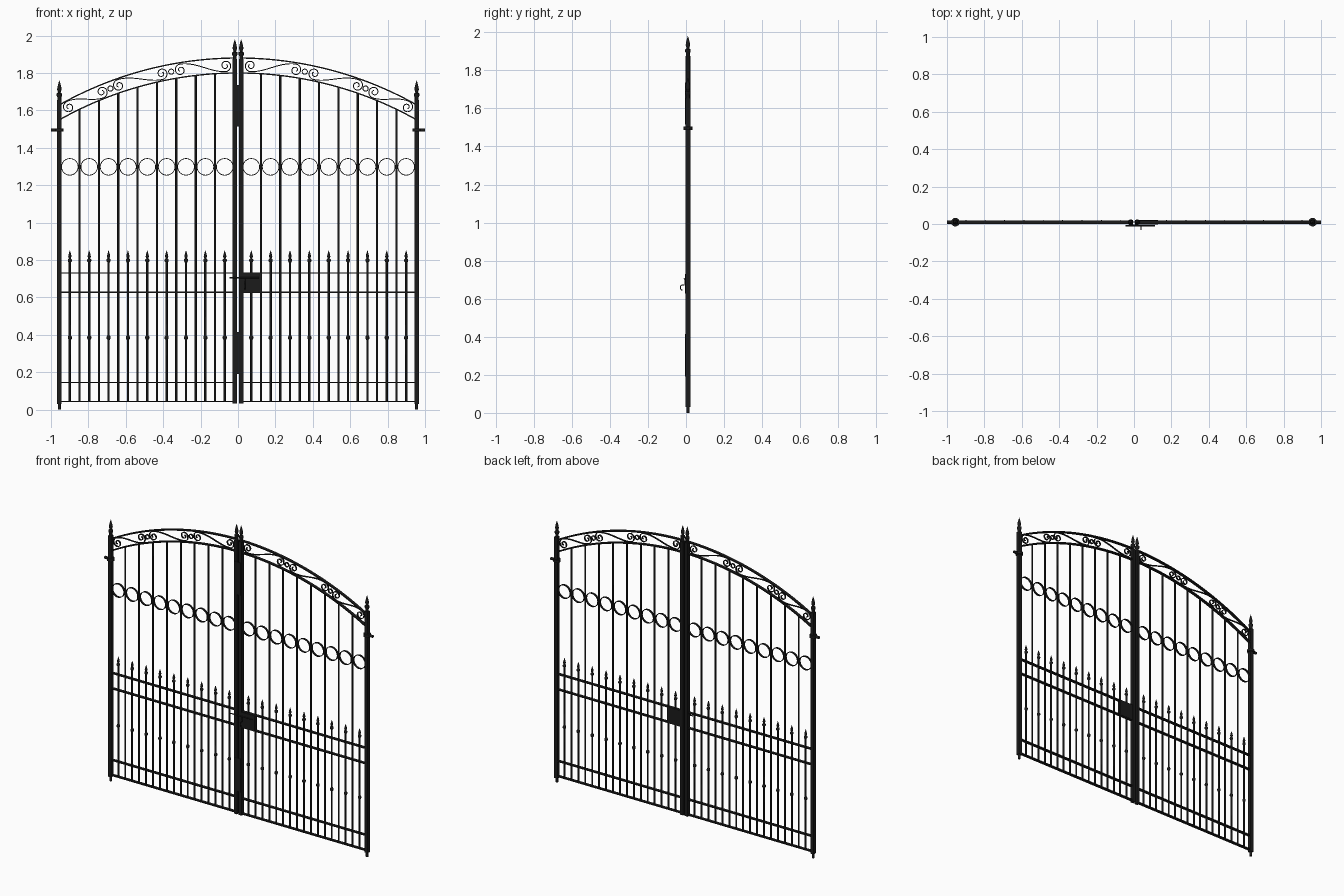
import bpy, bmesh, math
from mathutils import Matrix, Vector

if "Cube" in bpy.data.objects:
    bpy.data.objects.remove(bpy.data.objects["Cube"])

YC = 0.01              # depth of the gate's centre plane
R = 1.945              # radius of both arches
POST, STILE = 0.955, 0.017
black = bpy.data.materials.new("black_iron")
black.diffuse_color = (0.011, 0.011, 0.011, 1)
black.use_nodes = True
black.node_tree.nodes["Principled BSDF"].inputs["Base Color"].default_value = black.diffuse_color


def finish(name, bm, mirror=False):
    """Turn a bmesh into an object, optionally mirrored over x = 0."""
    if mirror:
        copy = bmesh.ops.duplicate(bm, geom=bm.verts[:] + bm.edges[:] + bm.faces[:])["geom"]
        for v in copy:
            if isinstance(v, bmesh.types.BMVert):
                v.co.x = -v.co.x
        bmesh.ops.reverse_faces(bm, faces=[f for f in copy if isinstance(f, bmesh.types.BMFace)])
    bmesh.ops.recalc_face_normals(bm, faces=bm.faces[:])
    me = bpy.data.meshes.new(name)
    bm.to_mesh(me)
    bm.free()
    me.materials.append(black)
    ob = bpy.data.objects.new(name, me)
    bpy.context.collection.objects.link(ob)
    return ob


def box(bm, x0, x1, y0, y1, z0, z1):
    m = Matrix.Translation(((x0 + x1) / 2, (y0 + y1) / 2, (z0 + z1) / 2))
    bmesh.ops.create_cube(bm, size=1, matrix=m @ Matrix.Diagonal((x1 - x0, y1 - y0, z1 - z0, 1)))


def lathe(bm, x, profile, n=10):
    """Revolve (radius, z) points about a vertical axis at x."""
    rings = [[bm.verts.new((x + r * math.cos(2 * math.pi * i / n),
                            YC + r * math.sin(2 * math.pi * i / n), z))
              for i in range(n)] for r, z in profile]
    for a, b in zip(rings, rings[1:]):
        for i in range(n):
            bm.faces.new((a[i], a[(i + 1) % n], b[(i + 1) % n], b[i]))
    bm.faces.new(rings[0])
    bm.faces.new(rings[-1])


def ribbon(bm, pts, thick, depth, closed=False):
    """Flat iron strip bent along (x, z) points."""
    n, secs = len(pts), []
    for i, (x, z) in enumerate(pts):
        p = pts[(i - 1) % n] if closed or i else pts[0]
        q = pts[(i + 1) % n] if closed or i < n - 1 else pts[-1]
        d = Vector((q[0] - p[0], q[1] - p[1])).normalized() * thick / 2
        secs.append([bm.verts.new((x - s * d.y, YC + t * depth / 2, z + s * d.x))
                     for s, t in ((1, 1), (1, -1), (-1, -1), (-1, 1))])
    for i in range(n if closed else n - 1):
        a, b = secs[i], secs[(i + 1) % n]
        for k in range(4):
            bm.faces.new((a[k], a[(k + 1) % 4], b[(k + 1) % 4], b[k]))
    if not closed:
        bm.faces.new(secs[0])
        bm.faces.new(secs[-1])


def circle(x, z, r, n):
    return [(x + r * math.cos(2 * math.pi * i / n), z + r * math.sin(2 * math.pi * i / n)) for i in range(n)]


def rod(bm, x0, x1, y, z, r):
    m = Matrix.Translation(((x0 + x1) / 2, y, z)) @ Matrix.Rotation(math.pi / 2, 4, 'Y')
    bmesh.ops.create_cone(bm, cap_ends=True, segments=12, radius1=r, radius2=r, depth=x1 - x0, matrix=m)


def arch(x, top):
    return top - R + math.sqrt(R * R - x * x)


# Square posts with spear finials
def spear_post(name, x, z0, tip):
    bm = bmesh.new()
    box(bm, x - .0115, x + .0115, YC - .0125, YC + .0125, z0, tip - .105)
    lathe(bm, x, [(.010, tip - .105), (.010, tip - .09), (.0145, tip - .082), (.0145, tip - .07),
                  (.007, tip - .064), (.012, tip - .048), (.009, tip - .03), (.0008, tip)], 12)
    return bm


bm = spear_post("", POST, .03, 1.76)
lathe(bm, POST, [(.008, 0), (.008, .03)])                  # bottom pivot pin
finish("hinge_posts", bm, True)
finish("meeting_posts", spear_post("", STILE, .033, 1.98), True)

# Hinge collars with wall pins
bm = bmesh.new()
lathe(bm, POST, [(.023, 1.486), (.023, 1.504)], 20)
rod(bm, POST + .01, 1.0, YC, 1.495, .009)
finish("hinges", bm, True)

# Flat horizontal rails
bm = bmesh.new()
for z in (.043, .145, .627, .731):
    box(bm, STILE, POST, YC - .010, YC + .010, z - .0035, z + .0035)
finish("rails", bm, True)

# Twin arches at the top
bm = bmesh.new()
for top in (1.880, 1.800):
    xs = [STILE + (POST - STILE) * i / 32 for i in range(33)]
    ribbon(bm, [(x, arch(x, top)) for x in xs], .007, .020)
finish("arches", bm, True)

# Tall bars and short spear-tipped bars
STEP, FIRST = .1035, .071
bm = bmesh.new()
for i in range(8):
    x = FIRST + STEP * (i + .5)
    lathe(bm, x, [(.006, .043), (.006, arch(x, 1.800))], 8)
finish("tall_bars", bm, True)
bm = bmesh.new()
for i in range(9):
    lathe(bm, FIRST + STEP * i,
          [(.006, .043), (.006, .373), (.011, .38), (.011, .39), (.006, .397), (.006, .787),
           (.011, .794), (.011, .803), (.005, .809), (.009, .819), (.006, .833), (.0006, .851)], 8)
finish("spear_bars", bm, True)

# Row of rings between the tall bars
bm = bmesh.new()
for i in range(9):
    ribbon(bm, circle(FIRST + STEP * i, 1.298, .0445, 32), .004, .014, True)
finish("ring_row", bm, True)

# S-scrolls between the arches, bent along the middle arch
TOP = 1.840


def on_arch(s, t):
    a = s / R
    return ((R + t) * math.sin(a), TOP - R + (R + t) * math.cos(a))


def scroll(x0, x1, r=.032):
    s0, s1 = (R * math.asin(x / R) for x in (x0, x1))
    curl = []
    for i in range(36):
        p = 1.4 * (1 - i / 35)
        a, rr = math.pi / 2 + 2 * math.pi * p, r * (1 - .55 * p)
        curl.append((rr * math.cos(a), rr * math.sin(a)))
    left = [(s0 + u, v) for u, v in curl]
    right = [(s1 - u, -v) for u, v in reversed(curl)]
    mid = [(s0 + (s1 - s0) * i / 14, r * math.cos(math.pi * i / 14)) for i in range(1, 14)]
    return [on_arch(s, t) for s, t in left + mid + right]


bm = bmesh.new()
for x0, x1 in ((.067, .307), (.408, .637), (.728, .904)):
    ribbon(bm, [(-x, z) for x, z in scroll(-x1, -x0)], .005, .010)
for x in (.357, .682):                                    # small rings between scrolls
    ribbon(bm, circle(x, arch(x, TOP), .014, 16), .005, .010, True)
finish("scrollwork", bm, True)

# Stop plates covering the meeting gap
bm = bmesh.new()
for z0, z1 in ((.19, .415), (1.515, 1.735)):
    box(bm, -.026, .024, YC - .0155, YC - .0125, z0, z1)
finish("stop_plates", bm)

# Lock case with sliding bolt
bm = bmesh.new()
box(bm, .024, .127, YC - .014, YC + .011, .627, .731)
finish("lock_case", bm)
bm = bmesh.new()
rod(bm, -.046, .113, YC - .019, .705, .0035)
finish("latch_bolt", bm)

# Hooked latch handle
cu = bpy.data.curves.new("latch_handle", 'CURVE')
cu.dimensions = '3D'
cu.bevel_depth, cu.bevel_resolution = .0025, 2
path = [(-.009, .705), (-.009, .672), (-.022, .672), (-.0285, .667), (-.0295, .655), (-.026, .647), (-.018, .645)]
sp = cu.splines.new('POLY')
sp.points.add(len(path) - 1)
for p, (y, z) in zip(sp.points, path):
    p.co = (.037, y, z, 1)
cu.materials.append(black)
bpy.context.collection.objects.link(bpy.data.objects.new("latch_handle", cu))

# Smooth the round parts, keep edges sharp
for ob in bpy.data.objects:
    if ob.type == 'MESH':
        ob.select_set(True)
        bpy.context.view_layer.objects.active = ob
bpy.ops.object.shade_smooth_by_angle(angle=math.radians(50))
